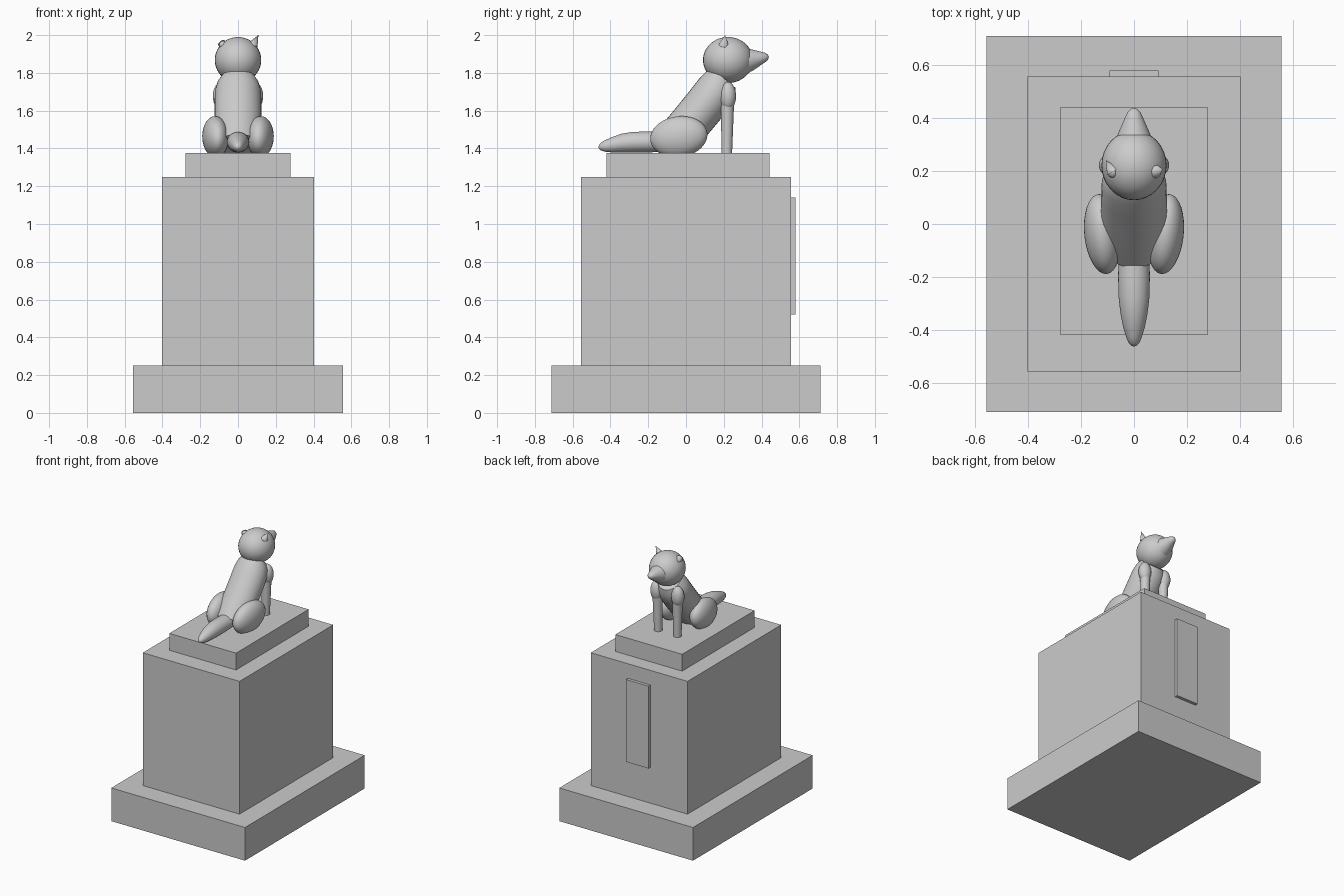
import bpy, bmesh
from math import cos, sin, pi, radians
from mathutils import Matrix, Vector

if "Cube" in bpy.data.objects:
    bpy.data.objects.remove(bpy.data.objects["Cube"])


def make(name, bm, smooth=True):
    bmesh.ops.recalc_face_normals(bm, faces=bm.faces)
    me = bpy.data.meshes.new(name)
    bm.to_mesh(me)
    bm.free()
    ob = bpy.data.objects.new(name, me)
    bpy.context.collection.objects.link(ob)
    if smooth:
        bpy.context.view_layer.objects.active = ob
        ob.select_set(True)
        bpy.ops.object.shade_smooth_by_angle(angle=radians(40))
        ob.select_set(False)
    return ob


def box(name, lo, hi):
    lo, hi = Vector(lo), Vector(hi)
    bm = bmesh.new()
    bmesh.ops.create_cube(bm, size=1, matrix=Matrix.LocRotScale((lo + hi) / 2, None, hi - lo))
    return make(name, bm, False)


def ellipsoid(name, loc, radii, rx=0, rz=0):
    bm = bmesh.new()
    m = (Matrix.Translation(loc) @ Matrix.Rotation(radians(rz), 4, 'Z')
         @ Matrix.Rotation(radians(rx), 4, 'X') @ Matrix.Diagonal((*radii, 1)))
    bmesh.ops.create_uvsphere(bm, u_segments=32, v_segments=20, radius=1, matrix=m)
    return make(name, bm)


def cone(name, a, b, r1, r2=0):
    a, b = Vector(a), Vector(b)
    bm = bmesh.new()
    q = (b - a).to_track_quat('Z', 'Y').to_matrix().to_4x4()
    bmesh.ops.create_cone(bm, cap_ends=True, segments=24, radius1=r1, radius2=r2,
                          depth=(b - a).length, matrix=Matrix.Translation((a + b) / 2) @ q)
    return make(name, bm)


def loft(name, rings, up, n=32):
    """Rings are (y, z, width radius, depth radius); up is the depth axis in the yz plane."""
    bm = bmesh.new()
    loops = [[bm.verts.new((rx * cos(2 * pi * i / n), y + up[0] * r * sin(2 * pi * i / n),
                            z + up[1] * r * sin(2 * pi * i / n))) for i in range(n)]
             for y, z, rx, r in rings]
    for p, q in zip(loops, loops[1:]):
        for i in range(n):
            bm.faces.new((p[i], p[(i + 1) % n], q[(i + 1) % n], q[i]))
    bm.faces.new(loops[0])
    bm.faces.new(loops[-1])
    return make(name, bm)


# stepped pedestal and blank plaque
box("pedestal_base", (-.557, -.712, 0), (.557, .712, .25))
box("pedestal_body", (-.403, -.557, .25), (.403, .557, 1.25))
box("pedestal_cap", (-.278, -.42, 1.25), (.278, .443, 1.377))
box("plaque", (-.093, .55, .52), (.093, .58, 1.14))

# leaning torso
loft("torso", [(-.085, 1.41, .11, .105), (-.03, 1.475, .122, .107), (.04, 1.555, .124, .11),
               (.11, 1.64, .124, .111), (.155, 1.70, .122, .11), (.18, 1.74, .11, .10),
               (.197, 1.775, .085, .085)], (-.77, .64))

# tail lying on the cap
loft("tail", [(-.10, 1.435, .058, .052), (-.2, 1.434, .06, .055), (-.28, 1.433, .058, .055),
              (-.34, 1.428, .051, .05), (-.39, 1.42, .041, .041), (-.43, 1.413, .029, .03),
              (-.45, 1.41, .02, .021), (-.46, 1.408, .01, .01), (-.463, 1.408, .002, .002)], (0, 1))

# head and snout
ellipsoid("head", (0, .222, 1.868), (.123, .132, .122))
loft("snout", [(.29, 1.862, .081, .08), (.35, 1.871, .057, .056), (.405, 1.881, .033, .031),
               (.422, 1.884, .025, .023), (.434, 1.886, .014, .013), (.438, 1.887, .002, .002)],
     (-.17, .985))

# one upright ear, one folded forward
for side, tip in (("right", (.108, .207, 2.0)), ("left", (-.106, .24, 1.952))):
    s = 1 if side == "right" else -1
    base = Vector((.08 * s, .2, 1.948))
    cone(side + "_ear", base, tip, .026)
    ellipsoid(side + "_ear_root", base, (.022, .025, .02))

# paired haunches, shoulders and front legs
for side, s in (("right", 1), ("left", -1)):
    ellipsoid(side + "_haunch", (.119 * s, -.038, 1.462), (.069, .153, .108), 8, -6 * s)
    ellipsoid(side + "_shoulder", (.087 * s, .222, 1.677), (.046, .043, .075))
    cone(side + "_front_leg", (.08 * s, .216, 1.37), (.083 * s, .22, 1.67), .028, .036)
